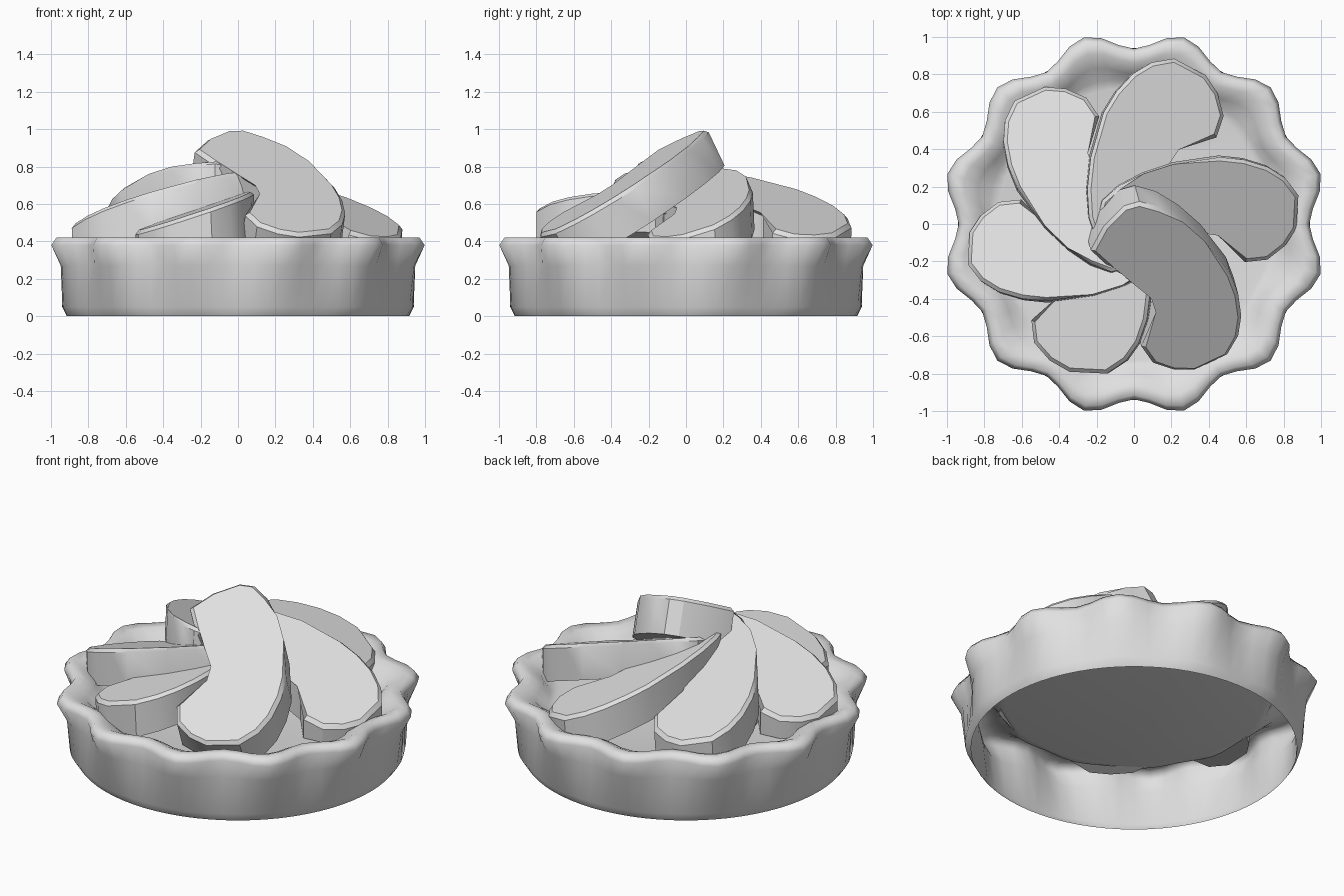
import bpy, bmesh, math
from mathutils import Vector

cube = bpy.data.objects.get("Cube")
if cube:
    bpy.data.objects.remove(cube, do_unlink=True)

# One plain colour for everything
grey = bpy.data.materials.new("light_grey")
grey.use_nodes = True
grey.diffuse_color = (0.75, 0.75, 0.75, 1)
grey.node_tree.nodes["Principled BSDF"].inputs["Base Color"].default_value = (0.75, 0.75, 0.75, 1)


def finish(name, bm, angle):
    """Turn a bmesh into a smooth-shaded object with sharp creases."""
    bmesh.ops.recalc_face_normals(bm, faces=bm.faces)
    mesh = bpy.data.meshes.new(name)
    bm.to_mesh(mesh)
    bm.free()
    mesh.materials.append(grey)
    obj = bpy.data.objects.new(name, mesh)
    bpy.context.collection.objects.link(obj)
    bpy.ops.object.select_all(action="DESELECT")
    obj.select_set(True)
    bpy.context.view_layer.objects.active = obj
    bpy.ops.object.shade_smooth_by_angle(angle=math.radians(angle))


# Fluted crust: rings of (radius, flute depth, height), open underneath
CRUST = [(0.915, 0, 0), (0.945, 0.005, 0.05), (0.95, 0.025, 0.27),
         (0.985, 0.048, 0.38), (0.96, 0.045, 0.42), (0.9, 0.04, 0.415),
         (0.83, 0.03, 0.38), (0.775, 0.01, 0.32), (0.73, 0, 0.31)]
LOBES = 12
STEPS = LOBES * 6


def fluted_ring(bm, radius, depth, z):
    ring = []
    for i in range(STEPS):
        a = math.tau * i / STEPS
        r = radius - depth * math.cos(LOBES * a)
        ring.append(bm.verts.new((r * math.cos(a), r * math.sin(a), z)))
    return ring


bm = bmesh.new()
rings = [fluted_ring(bm, *row) for row in CRUST]
for low, high in zip(rings, rings[1:]):
    for i in range(STEPS):
        j = (i + 1) % STEPS
        bm.faces.new((low[i], low[j], high[j], high[i]))
bm.faces.new(rings[-1])          # floor of the dish
finish("crust", bm, 75)

# Kidney outline of a slice: (along, sideways) from the low end to the high end
KIDNEY = [(-0.05, 0.26), (0.02, 0.36), (0.115, 0.424), (0.24, 0.465), (0.37, 0.48),
          (0.617, 0.441), (0.78, 0.385), (0.911, 0.314), (1.0, 0.23), (1.02, 0.146),
          (0.97, 0), (0.88, -0.122), (0.72, -0.07), (0.578, 0.023), (0.47, 0.065),
          (0.37, 0.05), (0.236, -0.124), (0.115, -0.11), (0.02, -0.03), (-0.04, 0.07)]
THICK = 0.22
FLOOR = 0.315
UP = Vector((0, 0, 1))


def fruit_slice(name, origin, heading, length, width, rise, tilt, lean):
    """Slab on a slope: climbs along its heading and tilts up to its convex side.
    lean sets how far its side walls follow the slope instead of standing upright."""
    a = math.radians(heading)
    along = Vector((math.cos(a), math.sin(a), rise)) * length
    side = Vector((math.sin(a), -math.cos(a), tilt)) * width
    normal = side.cross(along).normalized()
    depth = UP.lerp(normal, lean).normalized() * THICK
    bm = bmesh.new()
    top, bottom = [], []
    for u, v in KIDNEY:
        p = Vector(origin) + along * u + side * v
        q = p - depth
        q.z = max(q.z, FLOOR)
        top.append(bm.verts.new(p))
        bottom.append(bm.verts.new(q))
    bm.faces.new(top)
    bm.faces.new(bottom[::-1])
    for i in range(len(top)):
        j = (i + 1) % len(top)
        bm.faces.new((top[i], bottom[i], bottom[j], top[j]))
    # chamfered rim around the top face
    rim = [e for e in bm.edges if e.verts[0] in top and e.verts[1] in top]
    bmesh.ops.bevel(bm, geom=rim, offset=0.02, segments=1, affect="EDGES")
    finish(name, bm, 32)


# Fan of slices, each leaning on its neighbour
SLICES = {
    "front_top_slice": ((0.25, -0.79, 0.45), 118, 0.9, 1.0, 0.58, 0.13, 0.85),
    "front_right_slice": ((-0.42, -0.75, 0.49), 90, 1.0, 1.05, 0.04, 0.33, 0.15),
    "right_slice": ((-0.84, 0.02, 0.44), 0, 1.0, 0.9, 0.29, 0.28, 0.15),
    "back_right_slice": ((-0.4, 0.73, 0.46), -62, 1.0, 0.94, 0.32, 0.25, 0.15),
    "back_left_slice": ((0.43, 0.73, 0.43), -115, 1.0, 1.0, 0.3, 0.3, 0.15),
    "left_slice": ((0.83, -0.09, 0.42), 180, 1.0, 0.93, 0.31, 0.33, 0.15),
}
for name, spec in SLICES.items():
    fruit_slice(name, *spec)
